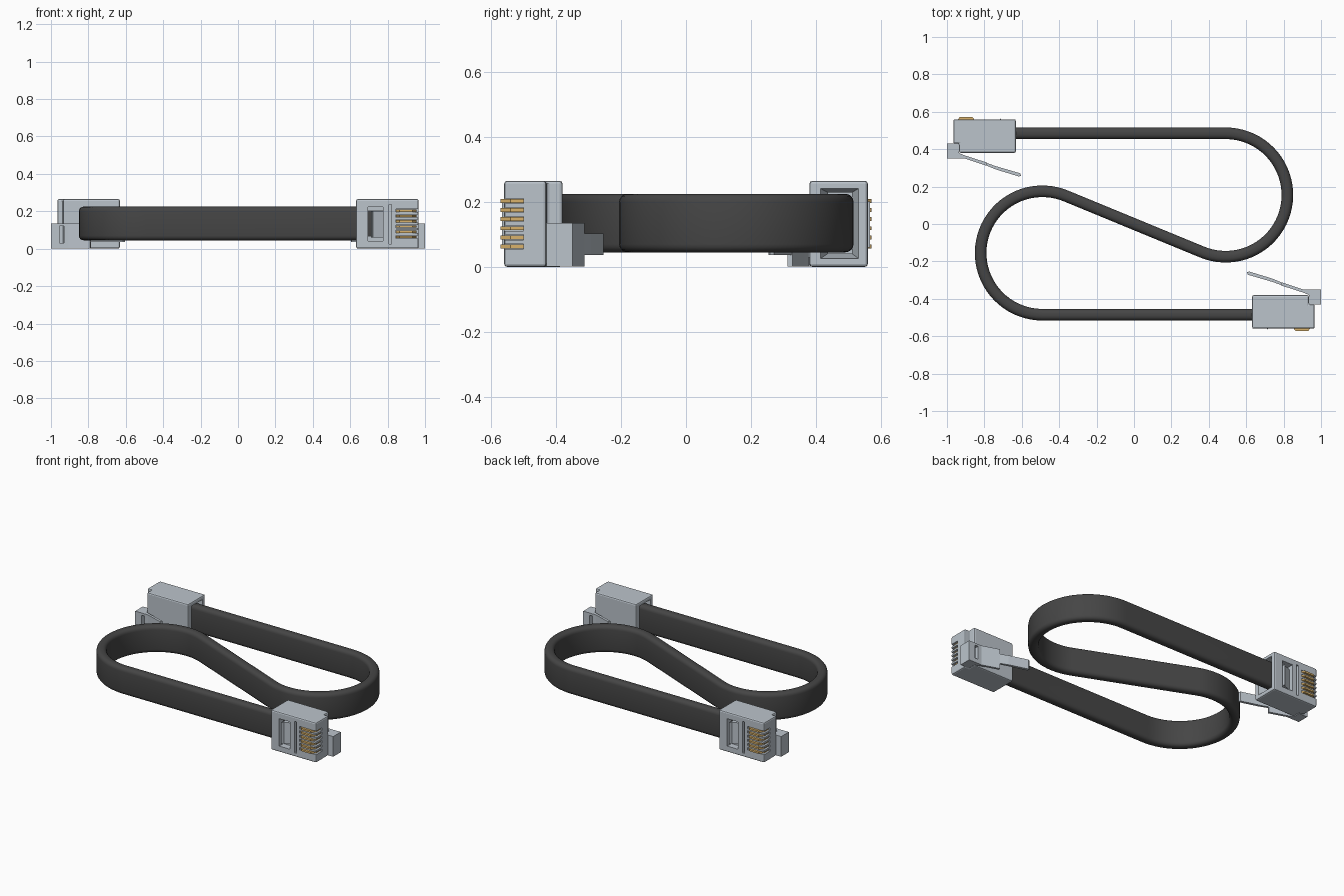
import bpy, bmesh
from math import cos, sin, pi, radians, hypot, atan2, asin
from mathutils import Matrix, Vector

if "Cube" in bpy.data.objects:
    bpy.data.objects.remove(bpy.data.objects["Cube"])


def material(name, rgb):
    m = bpy.data.materials.new(name)
    m.diffuse_color = (*rgb, 1)
    m.use_nodes = True
    m.node_tree.nodes["Principled BSDF"].inputs["Base Color"].default_value = m.diffuse_color
    return m


PLASTIC = material("pale_plastic", (0.50, 0.55, 0.60))
RUBBER = material("dark_rubber", (0.06, 0.06, 0.06))
GOLD = material("gold", (0.70, 0.45, 0.15))


def finish(name, bm, mat=None):
    bmesh.ops.recalc_face_normals(bm, faces=bm.faces)
    me = bpy.data.meshes.new(name)
    bm.to_mesh(me)
    bm.free()
    ob = bpy.data.objects.new(name, me)
    bpy.context.collection.objects.link(ob)
    if mat:
        me.materials.append(mat)
    return ob


def prism(name, pts, z0, z1, mat=None):
    """Extrude an xy outline from z0 to z1."""
    bm = bmesh.new()
    f = bm.faces.new([bm.verts.new((x, y, z0)) for x, y in pts])
    r = bmesh.ops.extrude_face_region(bm, geom=[f])
    bmesh.ops.translate(bm, vec=(0, 0, z1 - z0),
                        verts=[v for v in r["geom"] if isinstance(v, bmesh.types.BMVert)])
    return finish(name, bm, mat)


def box(name, x, y, z, mat=None):
    return prism(name, [(x[0], y[0]), (x[1], y[0]), (x[1], y[1]), (x[0], y[1])], *z, mat)


def apply_mods(ob):
    dg = bpy.context.evaluated_depsgraph_get()
    me = bpy.data.meshes.new_from_object(ob.evaluated_get(dg))
    ob.modifiers.clear()
    ob.data = me


def bevel(ob, width):
    b = ob.modifiers.new("bevel", "BEVEL")
    b.width, b.segments, b.limit_method = width, 2, 'ANGLE'
    apply_mods(ob)


def cut(ob, cutters):
    for c in cutters:
        m = ob.modifiers.new("cut", "BOOLEAN")
        m.operation, m.object, m.solver = 'DIFFERENCE', c, 'EXACT'
        apply_mods(ob)
        bpy.data.objects.remove(c)


# Cable path: straight, large bend, diagonal; the second half is the first turned 180 degrees
CX, CY, R = 0.49, 0.155, 0.33
slope = atan2(CY, CX) - asin(R / hypot(CX, CY))
end = slope - pi / 2
N = 40
half = [(-0.78, CY + R)]
for i in range(N + 1):
    a = pi / 2 + (end - pi / 2) * i / N
    half.append((CX + R * cos(a), CY + R * sin(a)))
path = [Vector(p) for p in half + [(-x, -y) for x, y in reversed(half)]]

# Cable cross-section: tall rounded strip (across, height)
section = []
for sx, sz, a0 in ((1, 1, 0), (-1, 1, 90), (-1, -1, 180), (1, -1, 270)):
    for k in range(5):
        a = radians(a0 + 22.5 * k)
        section.append((sx * 0.006 + 0.025 * cos(a), 0.135 + sz * 0.065 + 0.025 * sin(a)))

bm = bmesh.new()
rings = []
for i, p in enumerate(path):
    d0 = (p - path[max(i - 1, 0)]).normalized()
    d1 = (path[min(i + 1, len(path) - 1)] - p).normalized()
    t = (d0 + d1).normalized()
    rings.append([bm.verts.new((p.x - t.y * u, p.y + t.x * u, z)) for u, z in section])
n = len(section)
for a, b in zip(rings, rings[1:]):
    for j in range(n):
        bm.faces.new((a[j], a[(j + 1) % n], b[(j + 1) % n], b[j]))
bm.faces.new(rings[0])
bm.faces.new(rings[-1])
cable = finish("cable", bm, RUBBER)

# Plug body with stepped nose
body = prism("plug_body", [(0.632, -0.56), (0.966, -0.56), (0.966, -0.43),
                           (0.935, -0.43), (0.935, -0.38), (0.632, -0.38)], 0, 0.265, PLASTIC)
bevel(body, 0.009)

# Flared cable opening
bm = bmesh.new()
loops = []
for x, y0, y1, z0, z1 in ((0.60, -0.541, -0.403, 0.018, 0.247), (0.70, -0.511, -0.437, 0.041, 0.229),
                          (0.80, -0.511, -0.437, 0.041, 0.229)):
    loops.append([bm.verts.new((x, y, z)) for y, z in ((y0, z0), (y1, z0), (y1, z1), (y0, z1))])
for a, b in zip(loops, loops[1:]):
    for j in range(4):
        bm.faces.new((a[j], a[(j + 1) % 4], b[(j + 1) % 4], b[j]))
bm.faces.new(loops[0])
bm.faces.new(loops[-1])
cutters = [finish("opening_cutter", bm)]

# Clamp window, cross groove and contact slots
cutters.append(box("window_cutter", (0.695, 0.775), (-0.60, -0.515), (0.04, 0.222)))
cutters.append(box("groove_cutter", (0.806, 0.822), (-0.60, -0.53), (0.025, 0.235)))
contact_z = [0.063 + 0.028 * i for i in range(6)]
for z in contact_z:
    cutters.append(box("slot_cutter", (0.845, 1.0), (-0.60, -0.50), (z - 0.008, z + 0.008)))
cut(body, cutters)

# Cable clamp wedge in the window
clamp = prism("cable_clamp", [(0.712, -0.508), (0.712, -0.566), (0.722, -0.55),
                              (0.775, -0.53), (0.775, -0.508)], 0.06, 0.202, PLASTIC)
parts = [body, clamp]

# Gold contacts
for i, z in enumerate(contact_z):
    parts.append(prism(f"contact_{i + 1}", [(0.846, -0.499), (0.955, -0.499), (0.955, -0.54),
                                            (0.932, -0.572), (0.864, -0.572), (0.846, -0.55)],
                       z - 0.006, z + 0.006, GOLD))

# Offset latch: wide root with a slot, narrow finger tip
root = prism("latch_root", [(0.936, -0.43), (1.0, -0.43), (1.0, -0.35), (0.905, -0.35),
                            (0.79, -0.312), (0.785, -0.328), (0.90, -0.365), (0.936, -0.379)],
             0.001, 0.135, PLASTIC)
cut(root, [box("latch_slot_cutter", (0.93, 0.955), (-0.40, -0.30), (0.03, 0.12))])
tip = prism("latch_tip", [(0.80, -0.317), (0.74, -0.292), (0.615, -0.254), (0.604, -0.258), (0.608, -0.271),
                          (0.735, -0.308), (0.79, -0.327)], 0.037, 0.102, PLASTIC)
parts += [root, tip]

# Second plug: turned half round about z
for ob in list(parts):
    twin = ob.copy()
    twin.data = ob.data.copy()
    twin.data.transform(Matrix.Rotation(pi, 4, 'Z'))
    twin.name = "far_" + ob.name
    bpy.context.collection.objects.link(twin)

# Smooth the cable only
bpy.ops.object.select_all(action='DESELECT')
cable.select_set(True)
bpy.context.view_layer.objects.active = cable
bpy.ops.object.shade_smooth_by_angle(angle=radians(35))
